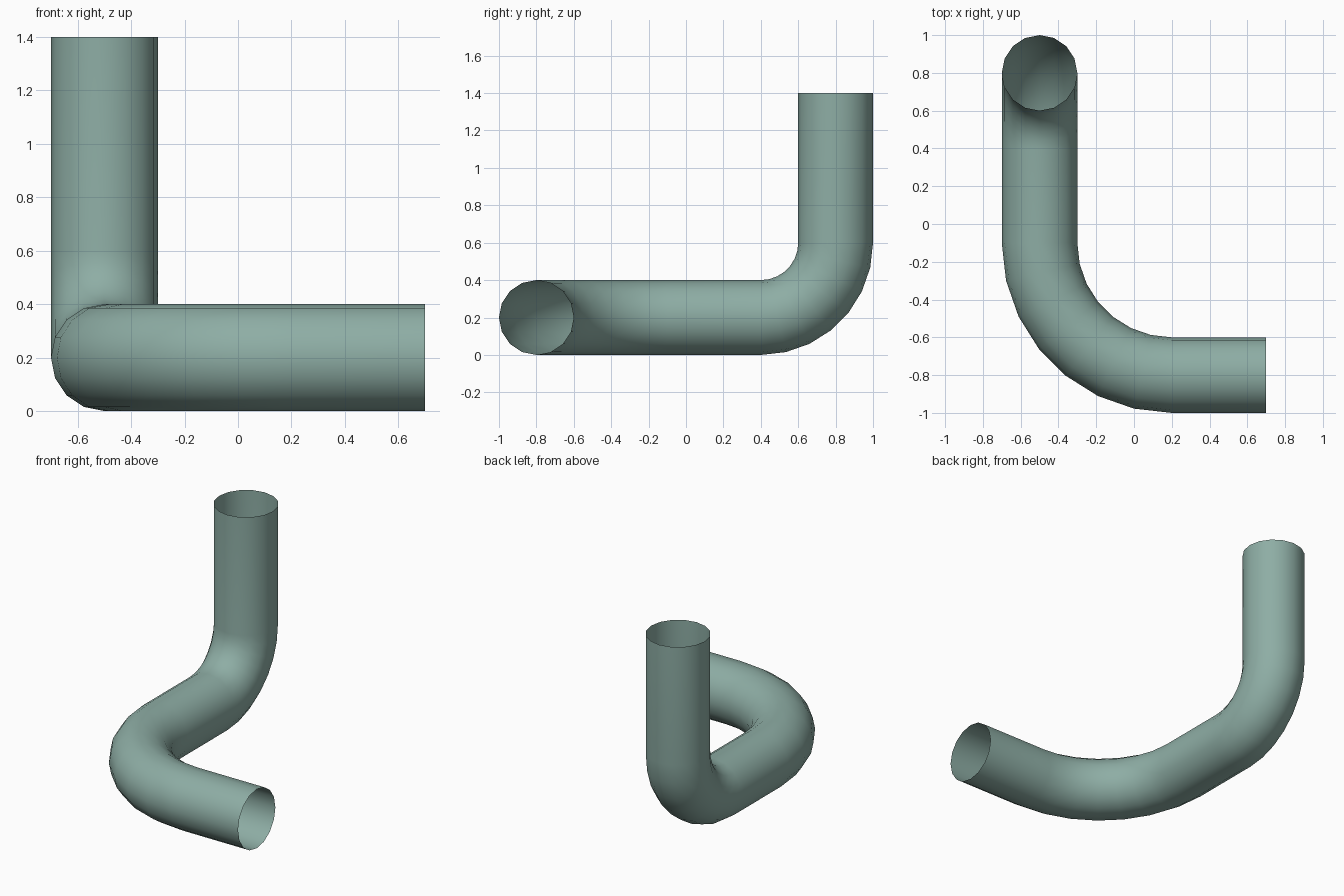
import bpy
import bmesh
from math import radians
from mathutils import Matrix, Vector

cube = bpy.data.objects.get("Cube")
if cube:
    bpy.data.objects.remove(cube, do_unlink=True)

RADIUS, SIDES, BEND_STEPS = 0.2, 16, 7

# Single pipe colour
paint = bpy.data.materials.new("grey_green")
paint.use_nodes = True
colour = (0.27, 0.42, 0.375, 1.0)
paint.diffuse_color = colour
paint.node_tree.nodes["Principled BSDF"].inputs["Base Color"].default_value = colour

bm = bmesh.new()


def straight(rim, offset):
    """Extend the open rim along a straight run; return the new rim."""
    geom = bmesh.ops.extrude_edge_only(bm, edges=rim)["geom"]
    verts = [g for g in geom if isinstance(g, bmesh.types.BMVert)]
    bmesh.ops.translate(bm, verts=verts, vec=Vector(offset))
    return [g for g in geom if isinstance(g, bmesh.types.BMEdge)]


def elbow(rim, centre, axis, degrees):
    """Turn the open rim through an arc; return the new rim."""
    for _ in range(BEND_STEPS):
        geom = bmesh.ops.extrude_edge_only(bm, edges=rim)["geom"]
        verts = [g for g in geom if isinstance(g, bmesh.types.BMVert)]
        bmesh.ops.rotate(bm, verts=verts, cent=Vector(centre),
                         matrix=Matrix.Rotation(radians(degrees / BEND_STEPS), 3, axis))
        rim = [g for g in geom if isinstance(g, bmesh.types.BMEdge)]
    return rim


# Open mouth facing +x
mouth = Matrix.Translation((0.7, -0.8, 0.2)) @ Matrix.Rotation(radians(90), 4, "Y")
bmesh.ops.create_circle(bm, cap_ends=False, segments=SIDES, radius=RADIUS, matrix=mouth)
rim = bm.edges[:]

# Front run, wide flat bend, side run, tight upward bend, riser
rim = straight(rim, (-0.5, 0, 0))
rim = elbow(rim, (0.2, -0.1, 0.2), "Z", -90)
rim = straight(rim, (0, 0.5, 0))
rim = elbow(rim, (-0.5, 0.4, 0.6), "X", 90)
rim = straight(rim, (0, 0, 0.8))

bmesh.ops.recalc_face_normals(bm, faces=bm.faces[:])
mesh = bpy.data.meshes.new("bent_pipe")
bm.to_mesh(mesh)
bm.free()
mesh.materials.append(paint)

pipe = bpy.data.objects.new("bent_pipe", mesh)
bpy.context.collection.objects.link(pipe)
bpy.context.view_layer.objects.active = pipe
pipe.select_set(True)
bpy.ops.object.shade_smooth_by_angle(angle=radians(40))
